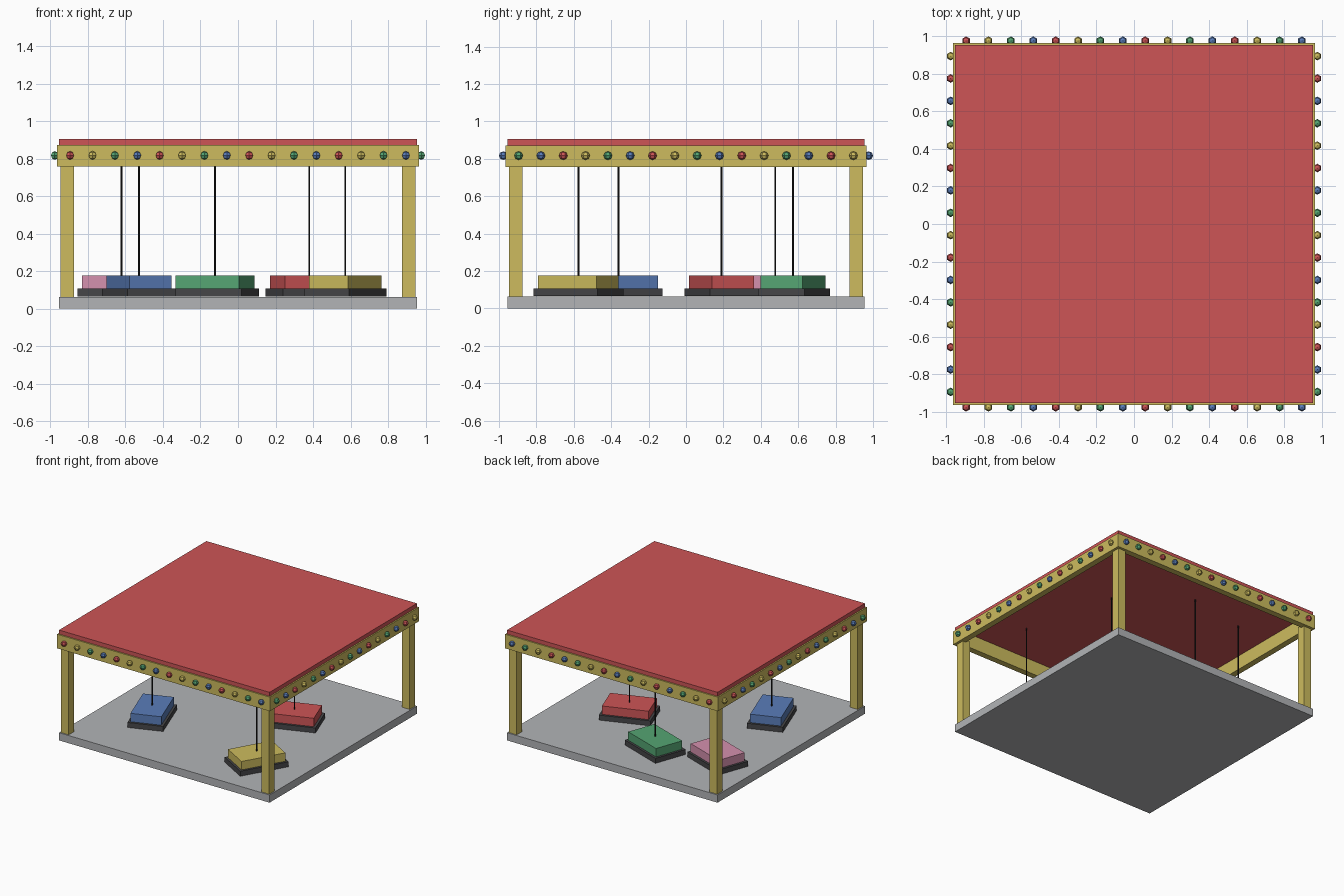
import bpy
from math import radians
from mathutils import Vector

cube = bpy.data.objects.get("Cube")
if cube:
    bpy.data.objects.remove(cube, do_unlink=True)


def material(name, r, g, b):
    mat = bpy.data.materials.new(name)
    mat.use_nodes = True
    mat.diffuse_color = (r, g, b, 1)
    mat.node_tree.nodes["Principled BSDF"].inputs["Base Color"].default_value = (r, g, b, 1)
    return mat


red = material("red", 0.61, 0.089, 0.093)
yellow = material("yellow", 0.61, 0.50, 0.112)
green = material("green", 0.091, 0.376, 0.17)
blue = material("blue", 0.102, 0.205, 0.485)
pink = material("pink", 0.66, 0.28, 0.42)
grey = material("floor grey", 0.445, 0.456, 0.47)
rubber = material("dark rubber", 0.061, 0.061, 0.065)
black = material("black", 0.012, 0.012, 0.012)


def finish(name, mat):
    obj = bpy.context.object
    obj.name = name
    obj.data.materials.append(mat)
    return obj


def box(name, mat, x, y, low, high, width, depth, turn=0):
    bpy.ops.mesh.primitive_cube_add(size=1, location=(x, y, (low + high) / 2),
                                    rotation=(0, 0, radians(turn)))
    obj = finish(name, mat)
    obj.scale = (width, depth, high - low)
    return obj


FLOOR_TOP, BEAM_LOW, BEAM_TOP, ROOF_TOP = 0.063, 0.757, 0.872, 0.905
BEAM_OUT, BEAM_THICK = 0.966, 0.05

# Floor and roof slabs
box("floor", grey, 0, 0, 0, FLOOR_TOP, 1.91, 1.91)
box("roof", red, 0, 0, BEAM_TOP, ROOF_TOP, 1.91, 1.91)

# Corner posts
for sx, side in ((-1, "right"), (1, "left")):
    for sy, end in ((-1, "front"), (1, "back")):
        box(f"{end}_{side}_post", yellow, sx * 0.91, sy * 0.91,
            0.01, BEAM_LOW + 0.02, 0.07, 0.07)

# Beams around the roof
middle = BEAM_OUT - BEAM_THICK / 2
for s, end, side in ((-1, "front", "right"), (1, "back", "left")):
    box(f"{end}_beam", yellow, 0, s * middle, BEAM_LOW, BEAM_TOP,
        2 * BEAM_OUT, BEAM_THICK)
    box(f"{side}_beam", yellow, s * middle, 0, BEAM_LOW, BEAM_TOP,
        BEAM_THICK, 2 * (BEAM_OUT - BEAM_THICK))

# Faceted light bulbs, sharing one mesh per colour
bulb_colours = [red, yellow, green, blue]
bulb_meshes = []
for mat in bulb_colours:
    bpy.ops.mesh.primitive_uv_sphere_add(segments=6, ring_count=4, radius=0.023)
    master = finish("bulb_master", mat)
    bulb_meshes.append(master.data)
    bpy.data.objects.remove(master)


def bulb(name, index, x, y):
    obj = bpy.data.objects.new(name, bulb_meshes[index % 4])
    obj.location = Vector((x, y, 0.817))
    bpy.context.collection.objects.link(obj)


for i in range(16):
    along = -0.895 + i * 1.79 / 15
    for s, end, side in ((-1, "front", "right"), (1, "back", "left")):
        bulb(f"{end}_bulb_{i + 1}", i, along, s * 0.977)
        bulb(f"{side}_bulb_{i + 1}", i + 2, s * 0.977, along)


# Cars: rubber bumper, coloured body and a thin pole up to the roof
def car(label, mat, x, y, turn):
    box(f"{label}_car_bumper", rubber, x, y, FLOOR_TOP + 0.003, 0.107, 0.397, 0.275, turn)
    box(f"{label}_car_body", mat, x, y, 0.107, 0.176, 0.36, 0.238, turn)
    bpy.ops.mesh.primitive_cylinder_add(vertices=8, radius=0.005, depth=BEAM_TOP - 0.176,
                                        location=(x, y, (BEAM_TOP + 0.176) / 2))
    finish(f"{label}_car_pole", black)


car("red", red, 0.38, 0.19, 20)
car("yellow", yellow, 0.572, -0.575, 60)
car("blue", blue, -0.527, -0.36, 110)
car("green", green, -0.122, 0.573, -20)
car("pink", pink, -0.622, 0.477, -20)
